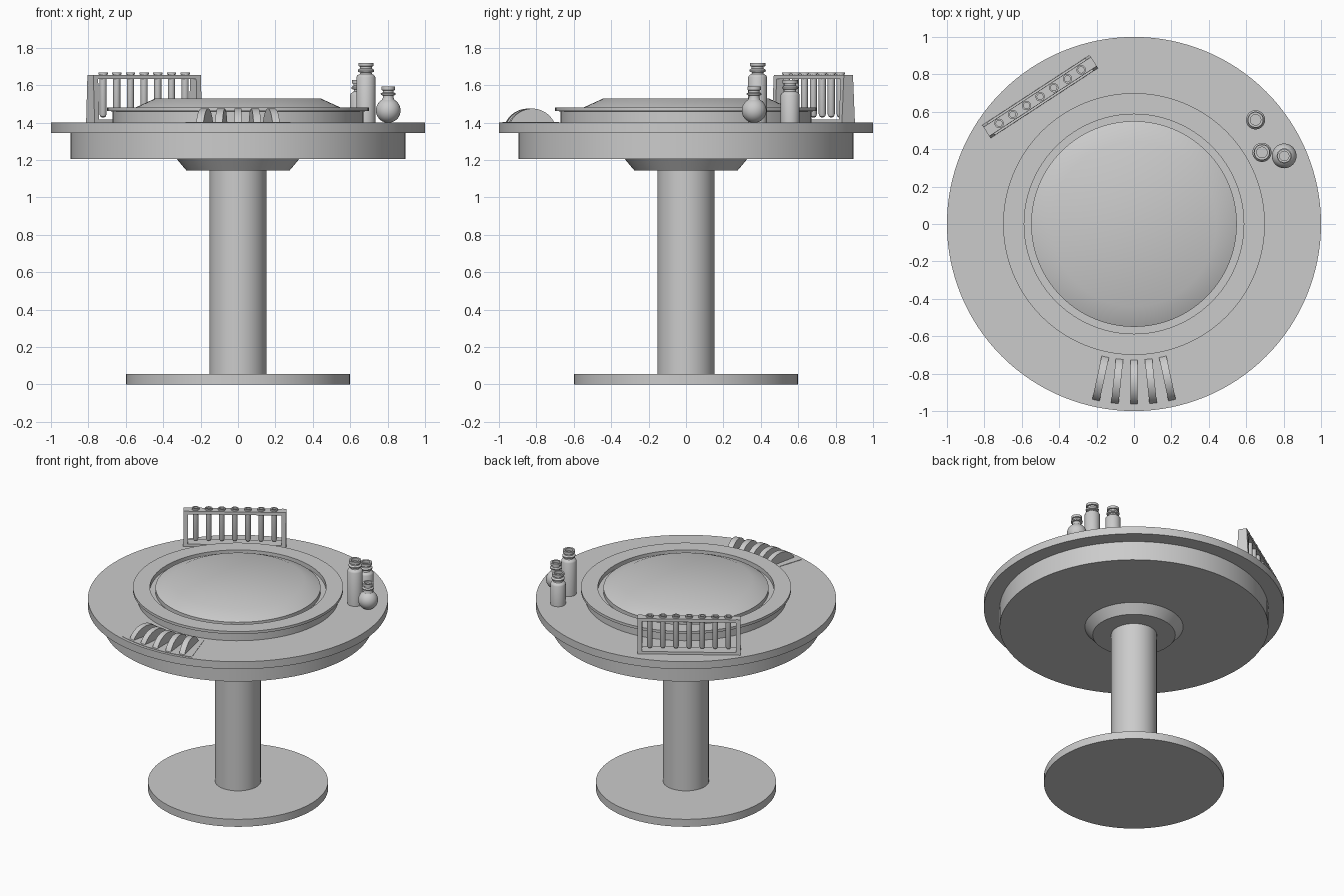
import bpy, bmesh
from math import sin, cos, pi, radians, atan2
from mathutils import Matrix

if "Cube" in bpy.data.objects:
    bpy.data.objects.remove(bpy.data.objects["Cube"])

TOP = 1.40


def make(name, bm, matrix=None, smooth=True):
    if matrix is not None:
        bm.transform(matrix)
    bmesh.ops.recalc_face_normals(bm, faces=bm.faces)
    me = bpy.data.meshes.new(name)
    bm.to_mesh(me)
    bm.free()
    ob = bpy.data.objects.new(name, me)
    bpy.context.collection.objects.link(ob)
    if smooth:
        bpy.ops.object.select_all(action='DESELECT')
        ob.select_set(True)
        bpy.context.view_layer.objects.active = ob
        bpy.ops.object.shade_smooth_by_angle(angle=radians(30))
    return ob


def lathe(name, profile, x=0, y=0, n=96):
    """Turn (radius, z) points round a vertical axis; end rings are capped."""
    bm = bmesh.new()
    rings = [[bm.verts.new((r * cos(2 * pi * i / n), r * sin(2 * pi * i / n), z))
              for i in range(n)] for r, z in profile]
    for a, b in zip(rings, rings[1:]):
        for i in range(n):
            j = (i + 1) % n
            bm.faces.new((a[i], a[j], b[j], b[i]))
    bm.faces.new(rings[0])
    bm.faces.new(rings[-1])
    return make(name, bm, Matrix.Translation((x, y, 0)))


def prism(name, outline, depth, matrix, smooth=False):
    """Extrude an outline in the local YZ plane, centred along local X."""
    bm = bmesh.new()
    face = bm.faces.new([bm.verts.new((-depth / 2, y, z)) for y, z in outline])
    ext = bmesh.ops.extrude_face_region(bm, geom=[face])
    bmesh.ops.translate(bm, vec=(depth, 0, 0),
                        verts=[v for v in ext['geom'] if isinstance(v, bmesh.types.BMVert)])
    return make(name, bm, matrix, smooth)


# pedestal
lathe("foot_disc", [(0.6, 0), (0.6, 0.055)])
lathe("column", [(0.152, 0.05), (0.152, 1.16)])
lathe("column_collar", [(0.275, 1.143), (0.328, 1.206)])

# table top
lathe("under_drum", [(0.895, 1.205), (0.895, 1.35)])
lathe("table_top", [(1.0, 1.345), (1.0, TOP)], n=128)

# raised ring with groove and domed centre
lathe("raised_ring", [(0.67, 1.395), (0.67, 1.46), (0.70, 1.463), (0.70, 1.482),
                      (0.587, 1.482), (0.587, 1.45)])
lathe("centre_dome", [(0.55, 1.44), (0.55, 1.48), (0.44, 1.53)])

# control panel with fanned half-round fins
bm = bmesh.new()
angles = [radians(-16.7 + 33.4 * i / 16) for i in range(17)]
pts = [(0.98 * sin(a), -0.98 * cos(a)) for a in angles] + [(0.198, -0.68), (-0.198, -0.68)]
face = bm.faces.new([bm.verts.new((x, y, TOP - 0.01)) for x, y in pts])
ext = bmesh.ops.extrude_face_region(bm, geom=[face])
bmesh.ops.translate(bm, vec=(0, 0, 0.013),
                    verts=[v for v in ext['geom'] if isinstance(v, bmesh.types.BMVert)])
make("control_panel", bm, smooth=False)
arc = [radians(22 + 136 * i / 20) for i in range(21)]
fin = [(-0.845 + 0.134 * cos(a), 1.341 + 0.134 * sin(a)) for a in arc]
for k in range(-2, 3):
    prism(f"control_fin_{k + 3}", fin, 0.04, Matrix.Rotation(radians(6.1 * k), 4, 'Z'), True)

# test tube rack
turn = atan2(0.375, 0.575)
rack = Matrix.Translation((-0.502, 0.681, 0)) @ Matrix.Rotation(turn, 4, 'Z')


def trapezoid(w0, z0, w1, z1):
    return [(-w0 / 2, z0), (w0 / 2, z0), (w1 / 2, z1), (-w1 / 2, z1)]


for side, s in (("left", -1), ("right", 1)):
    prism(f"rack_post_{side}", trapezoid(0.083, TOP, 0.058, 1.655), 0.03,
          rack @ Matrix.Translation((0.328 * s, 0, 0)))
prism("rack_top_plate", trapezoid(0.06, 1.632, 0.058, 1.654), 0.65, rack)
prism("rack_bottom_plate", trapezoid(0.083, TOP, 0.081, 1.418), 0.65, rack)
for i in range(7):
    p = rack @ Matrix.Translation(((i - 3) * 0.0873, 0, 0)).to_translation().to_3d()
    lathe(f"test_tube_{i + 1}", [(0.006, 1.428), (0.014, 1.432), (0.019, 1.445), (0.019, 1.656),
                                 (0.025, 1.657), (0.025, 1.668), (0.016, 1.668), (0.016, 1.64)],
          p.x, p.y, 24)


# bottles and flask
def bottle(name, x, y, shoulder, top):
    lathe(name, [(0.051, TOP), (0.051, shoulder - 0.012), (0.046, shoulder - 0.003),
                 (0.032, shoulder + 0.006), (0.030, top - 0.052), (0.042, top - 0.048),
                 (0.044, top - 0.038), (0.032, top - 0.03), (0.032, top - 0.02),
                 (0.041, top - 0.018), (0.041, top), (0.028, top), (0.028, top - 0.02)], x, y, 40)


bottle("tall_bottle", 0.684, 0.383, 1.655, 1.72)
bottle("short_bottle", 0.65, 0.557, 1.56, 1.628)

ball = [(0.066 * cos(radians(a)), 1.465 + 0.066 * sin(radians(a))) for a in range(-80, 61, 10)]
lathe("round_flask", ball + [(0.028, 1.535), (0.028, 1.545), (0.039, 1.548), (0.040, 1.556),
                             (0.029, 1.562), (0.029, 1.572), (0.036, 1.574), (0.036, 1.592),
                             (0.025, 1.592), (0.025, 1.575)], 0.803, 0.364, 40)
